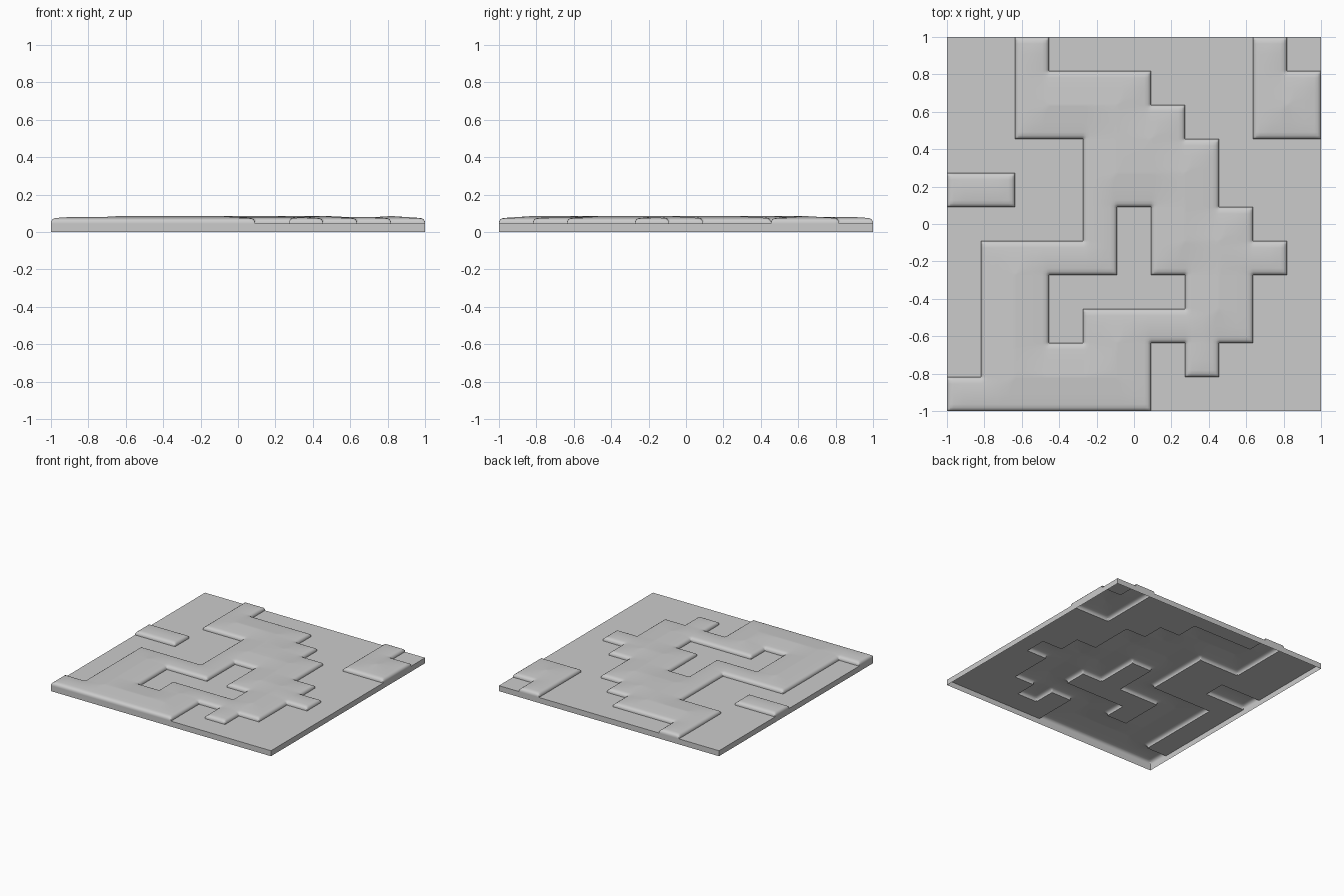
import bpy, bmesh, math

if "Cube" in bpy.data.objects:
    bpy.data.objects.remove(bpy.data.objects["Cube"])

# Plan of the tile: 11 x 11 cells, '#' is raised (first row is the back)
PLAN = [
    "..#......#.",
    "..####...##",
    "..#####..##",
    "....####...",
    "##..####...",
    "....#.###..",
    ".####.####.",
    ".##....##..",
    ".##.#####..",
    ".#####.#...",
    "######.....",
]
N = 11
CELL = 2 / N
LOW = 0.045
# cell subdivision, denser near the cell edges to carry the rounded shoulder
FR = [0, .04, .1, .2, .5, .8, .9, .96]
K = len(FR)
# shoulder profile: (distance from the step, height)
PROFILE = [(0, .056), (.0073, .067), (.0182, .073), (.0364, .0755),
           (.09, .079), (.18, .085), (.27, .086)]


def raised(c, r):
    return 0 <= c < N and 0 <= r < N and PLAN[N - 1 - r][c] == '#'


def pos(i):
    return -1 + CELL * (i // K + FR[i % K])


def height(x, y):
    c0, r0 = int((x + 1) / CELL), int((y + 1) / CELL)
    d = 1.0
    for c in range(c0 - 2, c0 + 4):
        for r in range(r0 - 2, r0 + 4):
            if not raised(c, r):
                ax, ay = -1 + c * CELL, -1 + r * CELL
                dx = max(ax - x, x - ax - CELL, 0)
                dy = max(ay - y, y - ay - CELL, 0)
                d = min(d, math.hypot(dx, dy))
    for (d0, h0), (d1, h1) in zip(PROFILE, PROFILE[1:]):
        if d <= d1:
            return h0 + (h1 - h0) * (d - d0) / (d1 - d0)
    return PROFILE[-1][1]


bm = bmesh.new()
cache = {}


def vert(i, j, level):
    key = (i, j, level)
    if key not in cache:
        x, y = pos(i), pos(j)
        z = {'base': 0, 'low': LOW}.get(level)
        cache[key] = bm.verts.new((x, y, height(x, y) if z is None else z))
    return cache[key]


def wall(p, q, bottom, top):
    bm.faces.new([vert(*p, bottom), vert(*q, bottom), vert(*q, top), vert(*p, top)])


for i in range(N * K):
    for j in range(N * K):
        c, r = i // K, j // K
        up = raised(c, r)
        level = 'high' if up else 'low'
        corners = [(i, j), (i + 1, j), (i + 1, j + 1), (i, j + 1)]
        # top surface
        bm.faces.new([vert(*p, level) for p in corners])
        # step walls and outer skirt (front, right, back, left)
        for s, (di, dj) in enumerate([(0, -1), (1, 0), (0, 1), (-1, 0)]):
            p, q = corners[s], corners[(s + 1) % 4]
            ni, nj = i + di, j + dj
            outside = not (0 <= ni < N * K and 0 <= nj < N * K)
            if up and (outside or not raised(ni // K, nj // K)):
                wall(p, q, 'low', 'high')
            if outside:
                wall(p, q, 'base', 'low')

mesh = bpy.data.meshes.new("terrain_tile")
bm.to_mesh(mesh)
bm.free()
tile = bpy.data.objects.new("terrain_tile", mesh)
bpy.context.collection.objects.link(tile)
bpy.context.view_layer.objects.active = tile
tile.select_set(True)
bpy.ops.object.shade_smooth_by_angle(angle=math.radians(40))
